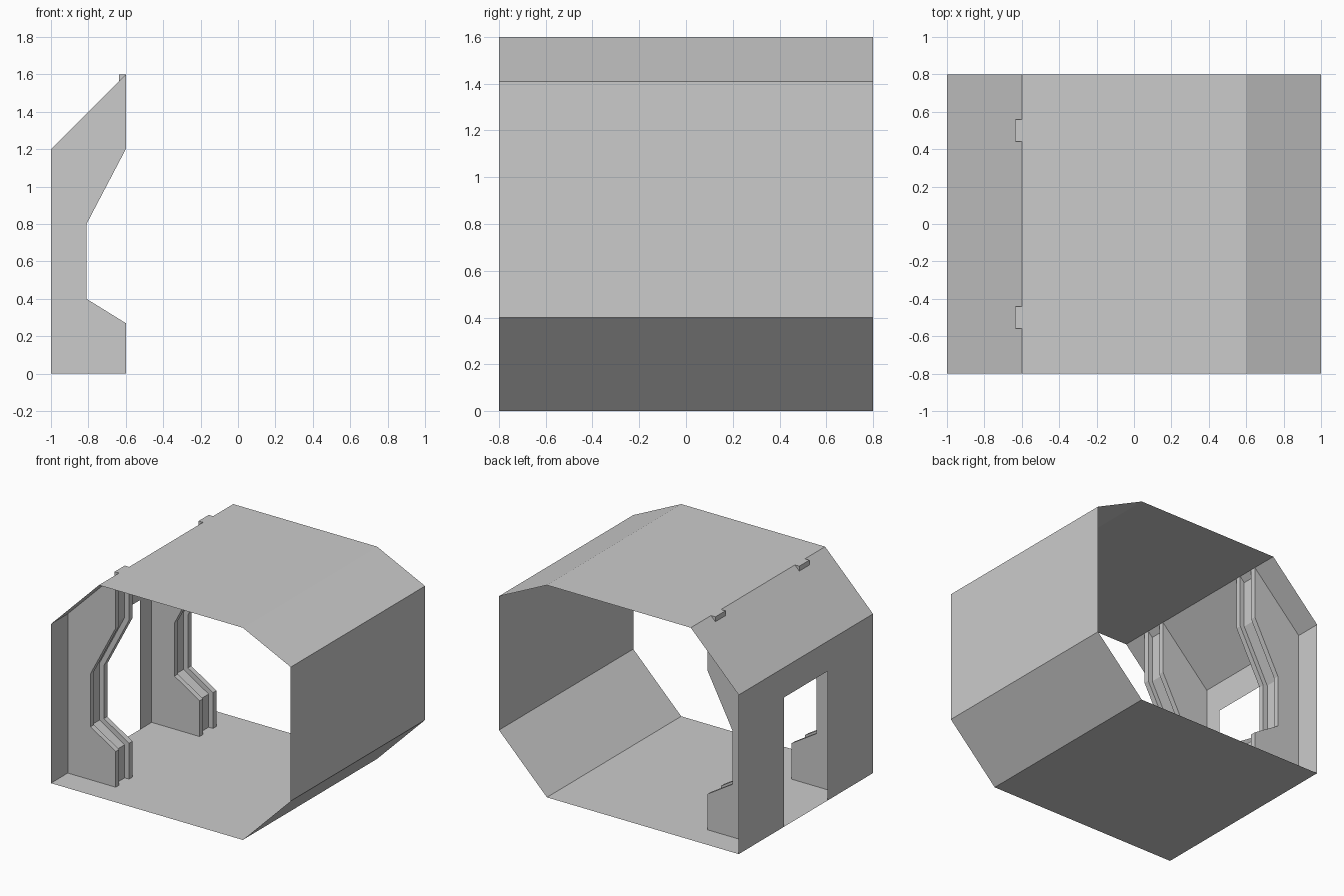
import bpy, bmesh
from mathutils import Vector

if "Cube" in bpy.data.objects:
    bpy.data.objects.remove(bpy.data.objects["Cube"])

HALF = 0.8      # half length of the corridor in y
GROOVE = 0.037  # depth of the channel in each rib


def finish(name, bm):
    bmesh.ops.remove_doubles(bm, verts=bm.verts, dist=1e-5)
    bmesh.ops.recalc_face_normals(bm, faces=bm.faces)
    mesh = bpy.data.meshes.new(name)
    bm.to_mesh(mesh)
    bm.free()
    obj = bpy.data.objects.new(name, mesh)
    bpy.context.collection.objects.link(obj)
    return obj


def face(bm, pts):
    bm.faces.new([bm.verts.new(p) for p in pts])


def at_y(profile, y):
    return [(x, y, z) for x, z in profile]


def bridge(bm, a, b):
    """Strip of quads between two equally long polylines."""
    for i in range(len(a) - 1):
        face(bm, [a[i], a[i + 1], b[i + 1], b[i]])


def offset(profile, d):
    """Even-width offset of an open profile to its left."""
    pts = [Vector(p) for p in profile]
    normals = []
    for p, q in zip(pts, pts[1:]):
        t = (q - p).normalized()
        normals.append(Vector((-t.y, t.x)))
    out = []
    for i, p in enumerate(pts):
        n0 = normals[max(i - 1, 0)]
        n1 = normals[min(i, len(normals) - 1)]
        m = (n0 + n1).normalized()
        out.append(tuple(p + m * (d / m.dot(n0))))
    return out


# Thin shell: floor, right side, roof and left slope
shell_profile = [(-1, 0), (0.6, 0), (1, 0.4), (1, 1.41),
                 (0.6, 1.6), (-0.6, 1.6), (-1, 1.2)]
bm = bmesh.new()
bridge(bm, at_y(shell_profile, -HALF), at_y(shell_profile, HALF))
finish("corridor_shell", bm)

# Left wall with doorway
door_w, door_h = 0.26, 0.975
bm = bmesh.new()
for s in (-1, 1):
    face(bm, [(-1, s * y, z) for y, z in
              ((door_w, 0), (HALF, 0), (HALF, 1.2), (door_w, 1.2), (door_w, door_h))])
face(bm, [(-1, y, z) for y, z in ((-door_w, door_h), (door_w, door_h),
                                  (door_w, 1.2), (-door_w, 1.2))])
finish("doorway_wall", bm)

# Ribs either side of the doorway, each with a channel down its inner edge
edge = [(-0.6, 0), (-0.6, 0.27), (-0.81, 0.4), (-0.81, 0.8), (-0.6, 1.2), (-0.6, 1.6)]
inner = offset(edge, GROOVE)
for name, yc in (("front_rib", -0.5), ("back_rib", 0.5)):
    bm = bmesh.new()
    for s in (-1, 1):
        face(bm, at_y([(-1, 0)] + edge + [(-1, 1.2)], yc + s * 0.1))       # side panel
        bridge(bm, at_y(edge, yc + s * 0.1), at_y(edge, yc + s * 0.06))    # lip
        bridge(bm, at_y(edge, yc + s * 0.06), at_y(inner, yc + s * 0.06))  # channel side
    bridge(bm, at_y(inner, yc - 0.06), at_y(inner, yc + 0.06))             # channel bed
    for end in (0, -1):                                                    # channel ends
        cap = [edge[end], inner[end]]
        bridge(bm, at_y(cap, yc - 0.06), at_y(cap, yc + 0.06))
    finish(name, bm)
